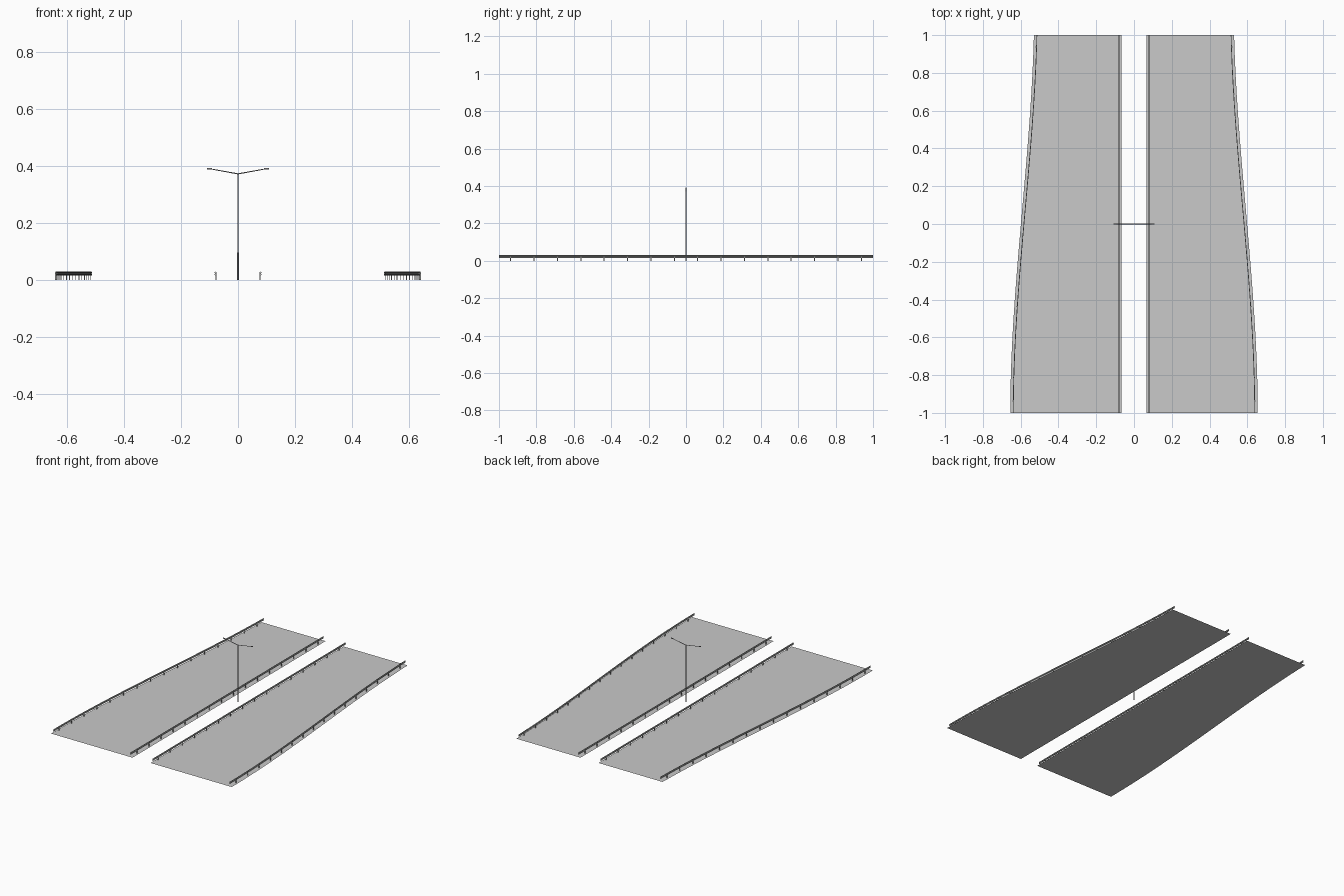
import bpy, bmesh, math
from mathutils import Vector

cube = bpy.data.objects.get("Cube")
if cube:
    bpy.data.objects.remove(cube)


def material(name, rgb):
    m = bpy.data.materials.new(name)
    m.use_nodes = True
    m.diffuse_color = (*rgb, 1)
    m.node_tree.nodes["Principled BSDF"].inputs["Base Color"].default_value = (*rgb, 1)
    return m


ASPHALT = material("asphalt grey", (0.585, 0.585, 0.585))
STEEL = material("rail steel", (0.42, 0.43, 0.42))
POLE = material("pole grey", (0.3, 0.3, 0.31))

STEPS = 32
YS = [-1 + 2 * i / STEPS for i in range(STEPS + 1)]


def taper(y):
    """Inward shift of the outer road edge, easing from front to back."""
    t = (y + 1) / 2
    return 0.125 * (3 * t**2 - 2 * t**3 + 0.4 * (t**3 - t**2))


def outer(start):
    return lambda y: start - taper(y)


def inner(x):
    return lambda y: x


def finish(name, bm, mat):
    bmesh.ops.recalc_face_normals(bm, faces=bm.faces)
    mesh = bpy.data.meshes.new(name)
    bm.to_mesh(mesh)
    bm.free()
    mesh.materials.append(mat)
    obj = bpy.data.objects.new(name, mesh)
    bpy.context.collection.objects.link(obj)
    return obj


def add_box(bm, centre, size):
    verts = bmesh.ops.create_cube(bm, size=1)["verts"]
    for v in verts:
        v.co = Vector(c + s * p for c, s, p in zip(centre, size, v.co))


def add_rod(bm, a, b, r1, r2, sides=8):
    a, b = Vector(a), Vector(b)
    verts = bmesh.ops.create_cone(bm, cap_ends=True, segments=sides, radius1=r1,
                                  radius2=r2, depth=(b - a).length)["verts"]
    turn = (b - a).to_track_quat('Z', 'Y')
    for v in verts:
        v.co = turn @ v.co + (a + b) / 2


def sweep(bm, profile, path, side):
    """Carry a closed x-z profile along y, following the path."""
    rings = [[bm.verts.new((side * (path(y) + px), y, pz)) for px, pz in profile] for y in YS]
    n = len(profile)
    for r0, r1 in zip(rings, rings[1:]):
        for k in range(n):
            bm.faces.new((r0[k], r0[(k + 1) % n], r1[(k + 1) % n], r1[k]))
    bm.faces.new(rings[0])
    bm.faces.new(rings[-1])


# Corrugated guard rail section: road-side face, then its back
FACE = [(0, 0.016), (0.003, 0.018), (0.003, 0.021), (0, 0.023),
        (0.003, 0.025), (0.003, 0.028), (0, 0.03)]
BACK = [(x - 0.001, z) for x, z in reversed(FACE)]


for label, side in (("left", 1), ("right", -1)):
    # Carriageway: one flat strip with a straight inner and curved outer edge
    bm = bmesh.new()
    near, far = inner(0.065), outer(0.655)
    rows = [[bm.verts.new((side * e(y), y, 0)) for e in (near, far)] for y in YS]
    for (a, b), (c, d) in zip(rows, rows[1:]):
        bm.faces.new((a, b, d, c))
    mesh = finish(label + "_road", bm, ASPHALT).data
    if mesh.polygons[0].normal.z < 0:
        mesh.flip_normals()

    # Guard rails, each facing the road, with posts behind
    for where, path, facing in (("inner", inner(0.079), 1), ("outer", outer(0.640), -1)):
        bm = bmesh.new()
        sweep(bm, [(facing * x, z) for x, z in FACE + BACK], path, side)
        finish(f"{label}_{where}_guard_rail", bm, STEEL)
        bm = bmesh.new()
        for i in range(16):
            y = -0.9375 + 0.125 * i
            x = side * (path(y) - facing * 0.002)
            add_box(bm, (x, y, 0.014), (0.003, 0.005, 0.028))
        finish(f"{label}_{where}_rail_posts", bm, STEEL)

# Street lamp standing between the roads
bm = bmesh.new()
add_rod(bm, (0, 0, 0), (0, 0, 0.04), 0.003, 0.003)
add_rod(bm, (0, 0, 0.04), (0, 0, 0.375), 0.0027, 0.0023)
finish("lamp_pole", bm, POLE)
for label, side in (("left", 1), ("right", -1)):
    bm = bmesh.new()
    add_rod(bm, (0, 0, 0.373), (side * 0.094, 0, 0.39), 0.0019, 0.0015)
    finish(label + "_lamp_arm", bm, POLE)
    bm = bmesh.new()
    add_box(bm, (side * 0.1, 0, 0.391), (0.016, 0.006, 0.004))
    finish(label + "_lamp_head", bm, POLE)
